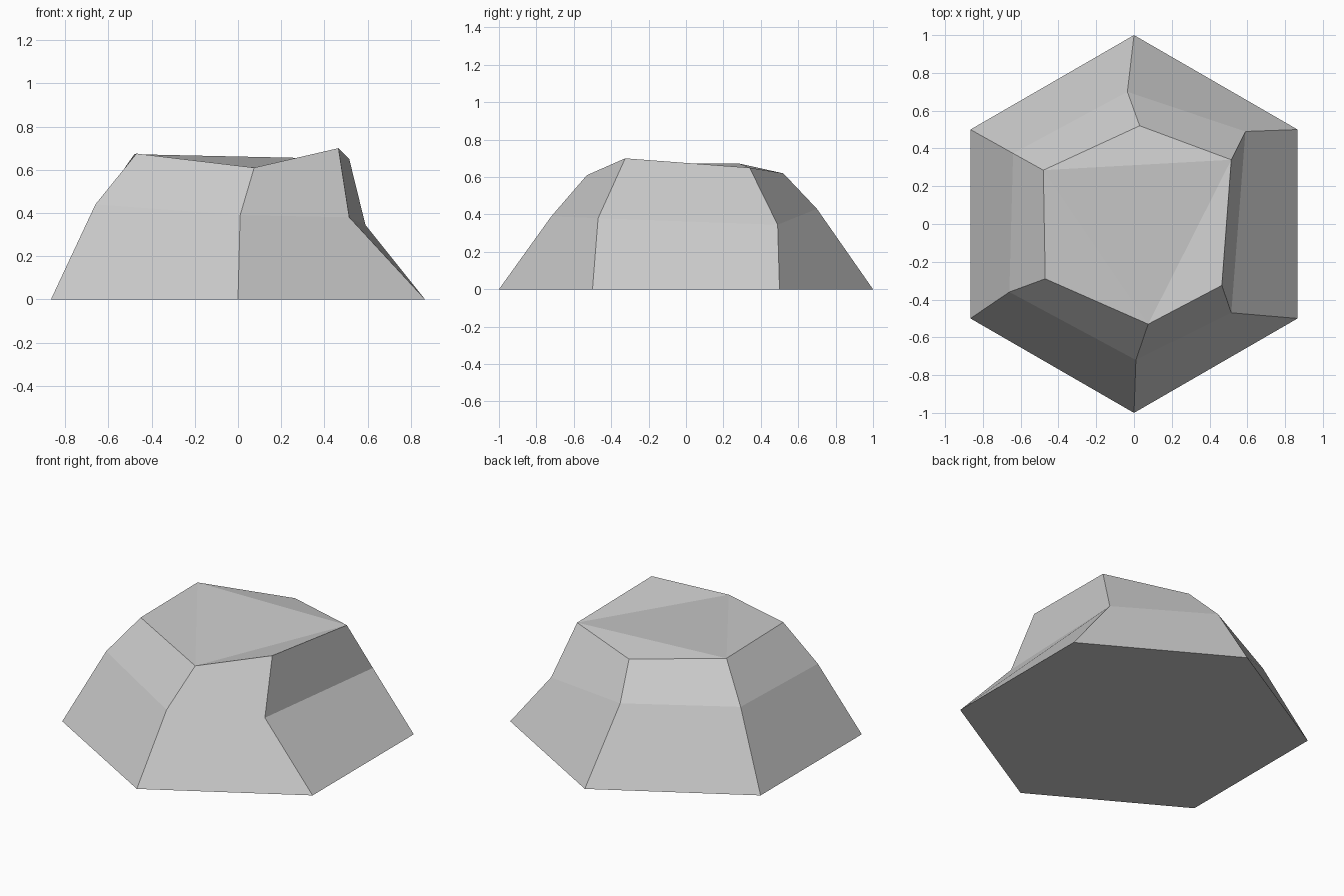
import bpy
import bmesh
from math import sin, cos, radians

cube = bpy.data.objects.get("Cube")
if cube:
    bpy.data.objects.remove(cube, do_unlink=True)

# Plain grey stone
stone = bpy.data.materials.new("stone_grey")
stone.use_nodes = True
grey = (0.6, 0.6, 0.6, 1)
stone.diffuse_color = grey
stone.node_tree.nodes["Principled BSDF"].inputs["Base Color"].default_value = grey

# Regular hexagon base, then two irregular rings, all counter-clockwise from the front corner
base = [(cos(radians(a)), sin(radians(a)), 0) for a in range(-90, 270, 60)]
shoulder = [(0.01, -0.72, 0.39), (0.515, -0.47, 0.38), (0.59, 0.49, 0.345),
            (-0.035, 0.70, 0.43), (-0.64, 0.374, 0.445), (-0.66, -0.36, 0.44)]
crown = [(0.075, -0.53, 0.61), (0.465, -0.325, 0.70), (0.515, 0.34, 0.65),
         (0.03, 0.52, 0.62), (-0.48, 0.285, 0.672), (-0.47, -0.29, 0.675)]

bm = bmesh.new()
rings = [[bm.verts.new(p) for p in ring] for ring in (base, shoulder, crown)]

# Underside and sloping sides
bm.faces.new(rings[0][::-1])
for low, high in zip(rings, rings[1:]):
    for i in range(6):
        j = (i + 1) % 6
        bm.faces.new((low[i], low[j], high[j], high[i]))

# Slightly uneven top: a central facet with three outer ones
top = rings[2]
bm.faces.new((top[0], top[2], top[4]))
for i in (0, 2, 4):
    bm.faces.new((top[i], top[i + 1], top[(i + 2) % 6]))
bmesh.ops.recalc_face_normals(bm, faces=bm.faces)

mesh = bpy.data.meshes.new("hexagonal_rock")
bm.to_mesh(mesh)
bm.free()
mesh.materials.append(stone)
rock = bpy.data.objects.new("hexagonal_rock", mesh)
bpy.context.collection.objects.link(rock)
